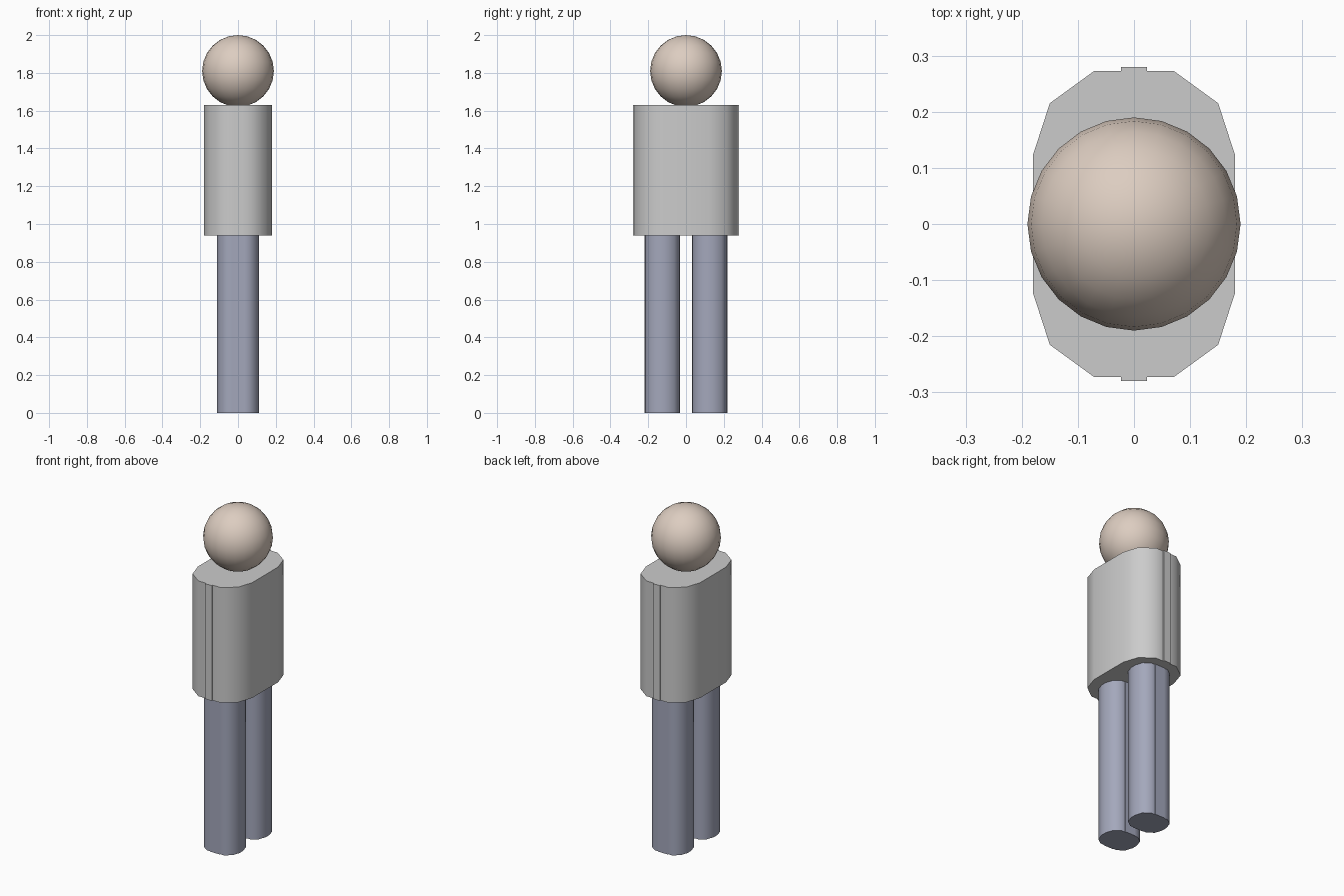
import bpy, bmesh
from math import sin, cos, radians

if "Cube" in bpy.data.objects:
    bpy.data.objects.remove(bpy.data.objects["Cube"])


def colour(obj, name, rgb):
    mat = bpy.data.materials.new(name)
    mat.diffuse_color = (*rgb, 1)
    mat.use_nodes = True
    mat.node_tree.nodes["Principled BSDF"].inputs["Base Color"].default_value = mat.diffuse_color
    obj.data.materials.append(mat)


def smooth(obj, angle):
    bpy.ops.object.select_all(action='DESELECT')
    obj.select_set(True)
    bpy.context.view_layer.objects.active = obj
    bpy.ops.object.shade_smooth_by_angle(angle=radians(angle))


def rounded_block(name, hx, hy, r, y, z0, z1):
    """Upright block whose corners are ten-sided columns, with a narrow raised strip front and back."""
    cx, cy = hx - r, hy - r
    arc = [(cx + r * cos(radians(a)), cy + r * sin(radians(a))) for a in (0, 36, 72)]
    quarter = arc + [(cx, arc[-1][1]), (cx, hy)]
    half = quarter + [(-px, py) for px, py in reversed(quarter)]
    outline = half + [(-px, -py) for px, py in half]
    bm = bmesh.new()
    base = bm.faces.new([bm.verts.new((px, py + y, z0)) for px, py in outline])
    top = bmesh.ops.extrude_face_region(bm, geom=[base], use_keep_orig=True)
    verts = [g for g in top['geom'] if isinstance(g, bmesh.types.BMVert)]
    bmesh.ops.translate(bm, verts=verts, vec=(0, 0, z1 - z0))
    bmesh.ops.recalc_face_normals(bm, faces=bm.faces)
    mesh = bpy.data.meshes.new(name)
    bm.to_mesh(mesh)
    bm.free()
    obj = bpy.data.objects.new(name, mesh)
    bpy.context.collection.objects.link(obj)
    smooth(obj, 40)
    return obj


# Legs, side by side along y
for name, y in (("leg_front", -0.125), ("leg_back", 0.125)):
    leg = rounded_block(name, 0.11, 0.094, 0.077, y, 0, 0.94)
    colour(leg, name + "_blue", (0.37, 0.39, 0.50))

# Torso
rounded_block("torso", 0.18, 0.28, 0.157, 0, 0.94, 1.63)

# Head
bpy.ops.mesh.primitive_uv_sphere_add(segments=24, ring_count=12, radius=0.19, location=(0, 0, 1.81))
head = bpy.context.object
head.name = "head"
smooth(head, 40)
colour(head, "skin", (0.72, 0.61, 0.53))
